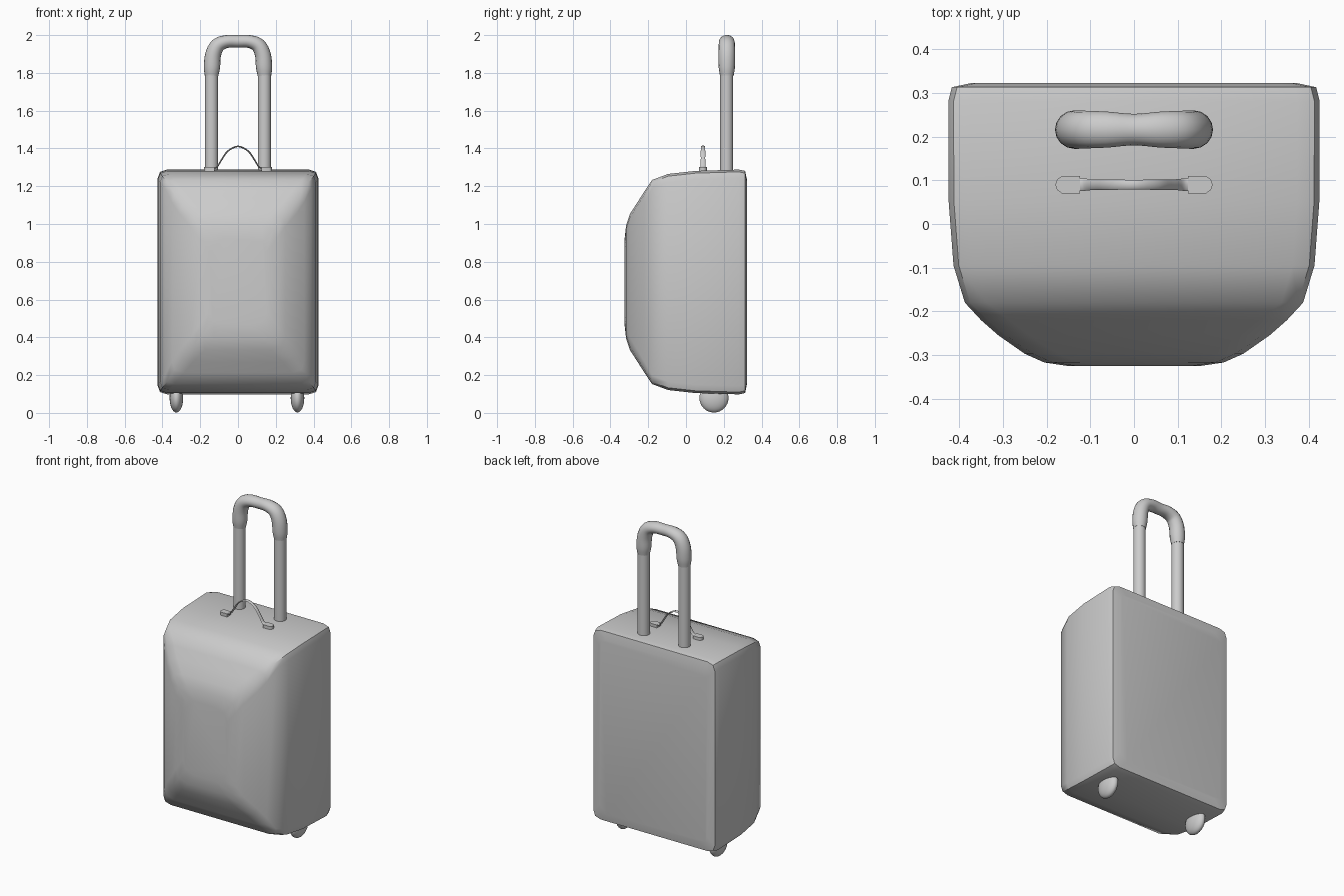
import bpy, bmesh, math
from mathutils import Vector

if "Cube" in bpy.data.objects:
    bpy.data.objects.remove(bpy.data.objects["Cube"])


def finish(bm, name, angle=40):
    bmesh.ops.recalc_face_normals(bm, faces=bm.faces)
    me = bpy.data.meshes.new(name)
    bm.to_mesh(me)
    bm.free()
    ob = bpy.data.objects.new(name, me)
    bpy.context.collection.objects.link(ob)
    bpy.ops.object.select_all(action='DESELECT')
    ob.select_set(True)
    bpy.context.view_layer.objects.active = ob
    bpy.ops.object.shade_smooth_by_angle(angle=math.radians(angle))
    return ob


def loft(name, rings, angle=40):
    """Skin a list of equally long point rings and cap both ends."""
    bm = bmesh.new()
    vs = [[bm.verts.new(p) for p in r] for r in rings]
    n = len(vs[0])
    for a, b in zip(vs, vs[1:]):
        for i in range(n):
            j = (i + 1) % n
            bm.faces.new((a[i], a[j], b[j], b[i]))
    bm.faces.new(vs[0])
    bm.faces.new(vs[-1])
    return finish(bm, name, angle)


def smooth_path(pts, steps=4):
    """Catmull-Rom interpolation of control tuples."""
    p = [Vector(q) for q in pts]
    p = [2 * p[0] - p[1]] + p + [2 * p[-1] - p[-2]]
    out = []
    for i in range(1, len(p) - 2):
        a, b, c, d = p[i - 1:i + 3]
        for k in range(steps):
            t = k / steps
            out.append(0.5 * (2 * b + (c - a) * t + (2 * a - 5 * b + 4 * c - d) * t * t
                              + (3 * b - a - 3 * c + d) * t ** 3))
    return out + [p[-2]]


def sweep(name, half, y, sides=16, steps=4, angle=50):
    """Sweep an ellipse along an arch; half = (x, z, in-plane radius, y radius) up to x = 0."""
    full = half + [(-x, z, a, b) for x, z, a, b in reversed(half[:-1])]
    pts = smooth_path(full, steps)
    rings = []
    for i, q in enumerate(pts):
        d = pts[min(i + 1, len(pts) - 1)] - pts[max(i - 1, 0)]
        t = Vector((d[0], 0, d[1])).normalized()
        nrm = Vector((t.z, 0, -t.x))
        c = Vector((q[0], y, q[1]))
        ring = []
        for k in range(sides):
            w = 2 * math.pi * k / sides
            ring.append(c + nrm * q[2] * math.cos(w) + Vector((0, q[3] * math.sin(w), 0)))
        rings.append(ring)
    return loft(name, rings, angle)


# case body: sections (y, half width, half height, corner scale)
sections = [(-0.325, 0.15, 0.23, 1.6), (-0.317, 0.205, 0.30, 1.6), (-0.297, 0.25, 0.36, 1.5),
            (-0.255, 0.31, 0.425, 1.4), (-0.22, 0.35, 0.48, 1.3), (-0.18, 0.387, 0.54, 1.0),
            (-0.095, 0.413, 0.572, 1.0), (0.05, 0.424, 0.588, 1.0), (0.28, 0.425, 0.595, 1.0),
            (0.313, 0.417, 0.588, 1.0), (0.323, 0.37, 0.54, 1.0)]
rings = []
for y, hx, hz, s in sections:
    q = [(hx, hz - 0.045 * s), (hx - 0.012 * s, hz - 0.012 * s), (hx - 0.05 * s, hz)]
    loop = (q + [(-x, z) for x, z in reversed(q)] + [(-x, -z) for x, z in q]
            + [(x, -z) for x, z in reversed(q)])
    rings.append([(x, y, 0.693 + z) for x, z in loop])
loft("case_body", rings)

# telescopic poles
for sx, side in ((-1, "left"), (1, "right")):
    bm = bmesh.new()
    bmesh.ops.create_cone(bm, cap_ends=True, segments=24, radius1=0.035, radius2=0.035, depth=0.54)
    bmesh.ops.translate(bm, verts=bm.verts, vec=(0.14 * sx, 0.215, 1.55))
    finish(bm, "pole_" + side)

# pull grip
sweep("pull_grip",
      [(0.14, 1.785, 0.036, 0.036), (0.138, 1.83, 0.043, 0.043), (0.132, 1.895, 0.042, 0.044),
       (0.108, 1.945, 0.039, 0.043), (0.06, 1.966, 0.034, 0.041), (0, 1.967, 0.033, 0.036)], 0.216)

# carry strap
sweep("carry_strap",
      [(0.135, 1.295, 0.004, 0.015), (0.112, 1.302, 0.004, 0.014), (0.09, 1.335, 0.004, 0.012),
       (0.055, 1.385, 0.004, 0.012), (0, 1.411, 0.004, 0.011)], 0.09, sides=8)

# strap tabs
tab = [(0.124, 0.07), (0.165, 0.07), (0.176, 0.078), (0.18, 0.09),
       (0.176, 0.102), (0.165, 0.11), (0.124, 0.11)]
for sx, side in ((-1, "left"), (1, "right")):
    loft("strap_tab_" + side, [[(x * sx, y, z) for x, y in tab] for z in (1.28, 1.301)])

# wheels
for x, side in ((-0.326, "left"), (0.315, "right")):
    bm = bmesh.new()
    bmesh.ops.create_uvsphere(bm, u_segments=24, v_segments=16, radius=1)
    bmesh.ops.scale(bm, verts=bm.verts, vec=(0.036, 0.077, 0.077))
    bmesh.ops.translate(bm, verts=bm.verts, vec=(x, 0.148, 0.079))
    finish(bm, "wheel_" + side)
